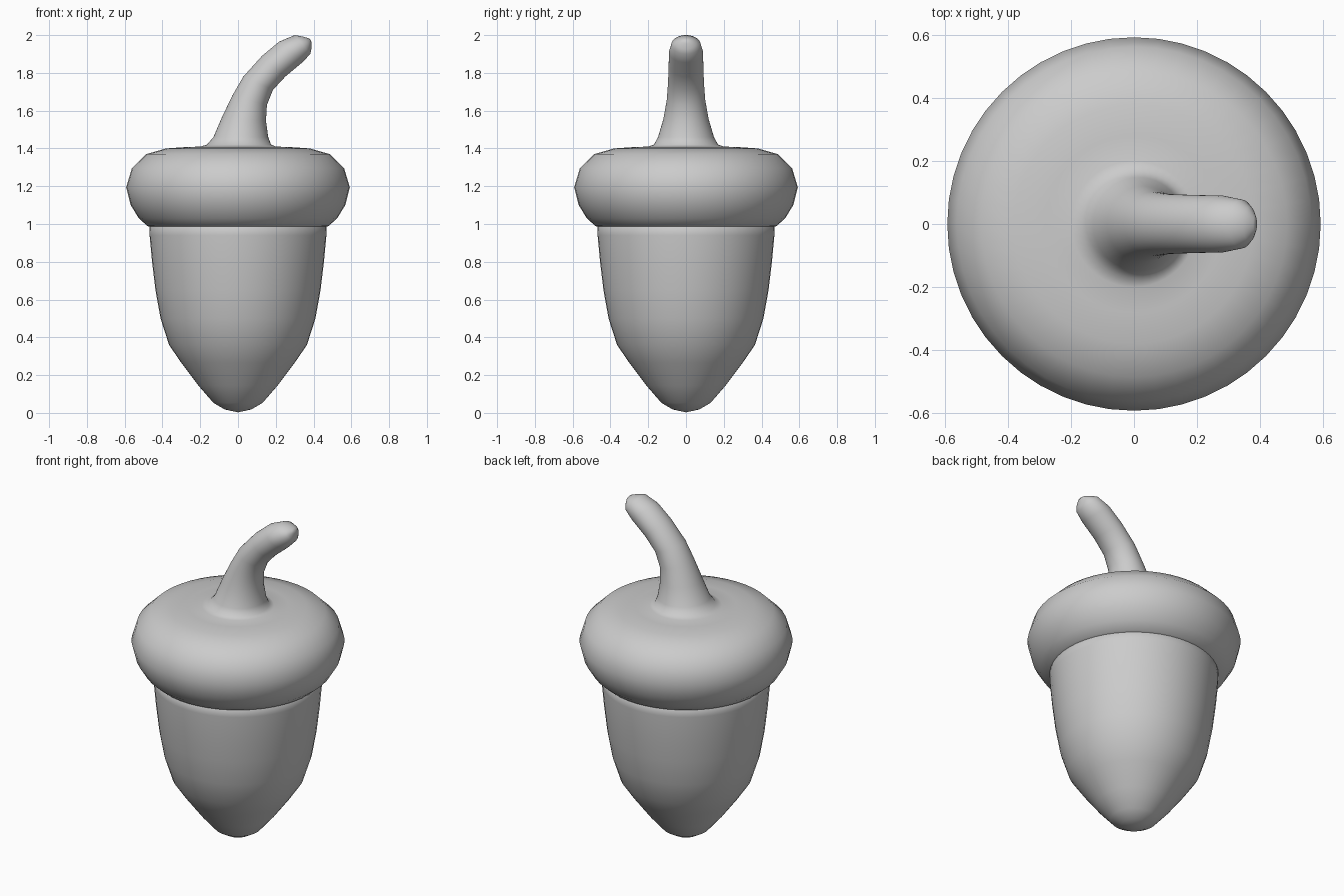
import bpy, bmesh, math

if "Cube" in bpy.data.objects:
    bpy.data.objects.remove(bpy.data.objects["Cube"])

SIDES = 48


def loft(name, rings, start=None, end=None):
    """Skin rings given as (left x, left z, right x, right z, y half-width)."""
    bm = bmesh.new()
    loops = []
    for lx, lz, rx, rz, ry in rings:
        cx, cz, hx, hz = (lx + rx) / 2, (lz + rz) / 2, (rx - lx) / 2, (rz - lz) / 2
        loop = []
        for i in range(SIDES):
            a = 2 * math.pi * i / SIDES
            c, s = math.cos(a), math.sin(a)
            loop.append(bm.verts.new((cx + hx * c, ry * s, cz + hz * c)))
        loops.append(loop)
    for a, b in zip(loops, loops[1:]):
        for i in range(SIDES):
            j = (i + 1) % SIDES
            bm.faces.new((a[i], a[j], b[j], b[i]))
    for loop, tip in ((loops[0], start), (loops[-1], end)):
        if tip:
            v = bm.verts.new(tip)
            for i in range(SIDES):
                bm.faces.new((loop[i], loop[(i + 1) % SIDES], v))
    bmesh.ops.recalc_face_normals(bm, faces=bm.faces)
    for f in bm.faces:
        f.smooth = True
    me = bpy.data.meshes.new(name)
    bm.to_mesh(me)
    bm.free()
    ob = bpy.data.objects.new(name, me)
    bpy.context.collection.objects.link(ob)
    return ob


def flat(profile):
    """Level round rings from (radius, z) pairs."""
    return [(-r, z, r, z, r) for r, z in profile]


# Nut body, running slightly up into the cap
loft("nut", flat([(0.07, 0.018), (0.13, 0.053), (0.21, 0.145), (0.30, 0.265),
                  (0.365, 0.36), (0.41, 0.50), (0.437, 0.65), (0.455, 0.80),
                  (0.468, 0.94), (0.47, 1.02)]),
     start=(0, 0, 0.003), end=(0, 0, 1.02))

# Cap flowing into the bent stem
cap = flat([(0.455, 0.98), (0.48, 0.99), (0.525, 1.03), (0.568, 1.10),
            (0.592, 1.195), (0.562, 1.295), (0.485, 1.37), (0.38, 1.4),
            (0.28, 1.407), (0.20, 1.41)])
stem = [(-0.165, 1.42, 0.175, 1.42, 0.17),
        (-0.13, 1.46, 0.16, 1.46, 0.148),
        (-0.085, 1.565, 0.148, 1.545, 0.12),
        (-0.03, 1.68, 0.153, 1.63, 0.102),
        (0.028, 1.78, 0.185, 1.71, 0.095),
        (0.127, 1.89, 0.25, 1.78, 0.092),
        (0.217, 1.965, 0.34, 1.855, 0.09),
        (0.30, 2.0, 0.383, 1.9, 0.077),
        (0.345, 1.992, 0.388, 1.925, 0.055),
        (0.378, 1.982, 0.39, 1.955, 0.025)]
loft("cap_and_stem", cap + stem, start=(0, 0, 0.98), end=(0.387, 0, 1.97))
